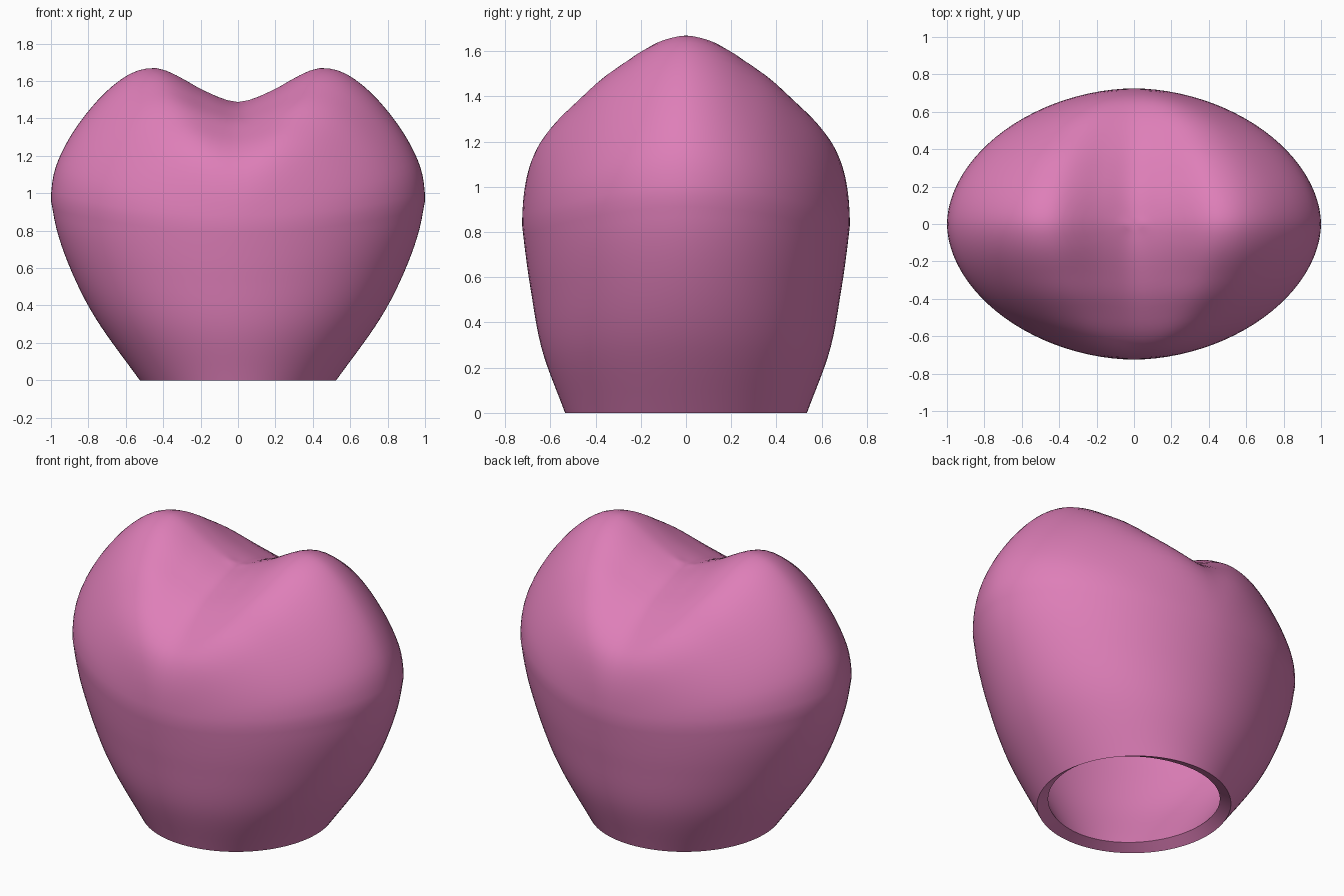
import bpy, bmesh
from math import sin, cos, pi

if "Cube" in bpy.data.objects:
    bpy.data.objects.remove(bpy.data.objects["Cube"])

def curve(pts, x):
    """Smooth cubic interpolation through (x, value) points."""
    n = len(pts)
    x = min(max(x, pts[0][0]), pts[-1][0])
    def slope(i):
        a, b = pts[max(i - 1, 0)], pts[min(i + 1, n - 1)]
        return (b[1] - a[1]) / (b[0] - a[0])
    i = next(k for k in range(n - 1) if x <= pts[k + 1][0])
    (x0, y0), (x1, y1) = pts[i], pts[i + 1]
    h = x1 - x0
    t = (x - x0) / h
    return (y0 * (1 + 2 * t) * (1 - t) ** 2 + slope(i) * h * t * (1 - t) ** 2
            + y1 * t * t * (3 - 2 * t) + slope(i + 1) * h * t * t * (t - 1))

def spow(c, e):
    return (abs(c) ** e) * (1 if c >= 0 else -1)

# Lower body half width and half depth, by fraction of the widest height
WIDTH = [(0, .525), (.29, .727), (.458, .823), (.656, .91), (.833, .968), (1, 1)]
DEPTH = [(0, .535), (.337, .637), (.68, .69), (.867, .712), (1, .725)]
# Lobe height across x, and its falloff across y (both relative to a circle arc)
LOBES = [(-.187, .729), (0, .655), (.187, .729), (.289, .803), (.417, .899), (.487, .926),
         (.578, .94), (.71, .915), (.8, .878), (.893, .836), (.952, .82), (1, .87)]
FALL = [(-.146, .982), (0, 1), (.146, .982), (.269, .952), (.372, .923), (.51, .9),
        (.676, .873), (.828, .91), (.91, .977), (1, 1.08)]
P = 1.88
SEG, LOW, CAP = 96, 20, 28

def body_point(v, th):
    e = 2 / (2 + (P - 2) * v)
    return (curve(WIDTH, v) * spow(cos(th), e), curve(DEPTH, v) * spow(sin(th), e),
            v * (.83 + .13 * cos(th) ** 2))

def cap_point(r, th):
    x, u = r * spow(cos(th), 2 / P), r * spow(sin(th), 2 / P)
    sx = max(1 - abs(u) ** P, 1e-9) ** (1 / P)
    X = min(abs(x) / sx, 1)
    sz = curve(FALL, abs(u)) * max(1 - u * u, 0) ** .5
    q = curve(LOBES, X)
    q = .92 + (q - .92) * min(sz, 1) if X < .578 else q
    k = q * (1 - X * X) ** .5
    return (x, u * .725, .83 + .13 * x * x + sz * k)

# Heart shell: rings from the open base up to the dip between the lobes
bm = bmesh.new()
angles = [2 * pi * i / SEG for i in range(SEG)]
rings = [[bm.verts.new(body_point(j / LOW, a)) for a in angles] for j in range(LOW + 1)]
rings += [[bm.verts.new(cap_point(cos(pi / 2 * j / CAP), a)) for a in angles]
          for j in range(1, CAP)]
for lo, hi in zip(rings, rings[1:]):
    for i in range(SEG):
        k = (i + 1) % SEG
        bm.faces.new((lo[i], lo[k], hi[k], hi[i]))
tip = bm.verts.new(cap_point(0, 0))
for i in range(SEG):
    bm.faces.new((rings[-1][i], rings[-1][(i + 1) % SEG], tip))

# Even out the cap slightly
cap_verts = [v for ring in rings[LOW + 4:] for v in ring] + [tip]
for _ in range(3):
    bmesh.ops.smooth_vert(bm, verts=cap_verts, factor=.3,
                          use_axis_x=False, use_axis_y=False, use_axis_z=True)

mesh = bpy.data.meshes.new("heart_shell")
bm.to_mesh(mesh)
bm.free()
heart = bpy.data.objects.new("heart_shell", mesh)
bpy.context.collection.objects.link(heart)

# Wall thickness inward, leaving the base open
wall = heart.modifiers.new("wall", "SOLIDIFY")
wall.thickness = .07
wall.offset = -1

pink = bpy.data.materials.new("pink")
pink.diffuse_color = (.73, .21, .48, 1)
pink.use_nodes = True
pink.node_tree.nodes["Principled BSDF"].inputs["Base Color"].default_value = pink.diffuse_color
mesh.materials.append(pink)

bpy.context.view_layer.objects.active = heart
heart.select_set(True)
bpy.ops.object.modifier_apply(modifier="wall")
bpy.ops.object.shade_smooth_by_angle(angle=pi / 5)
